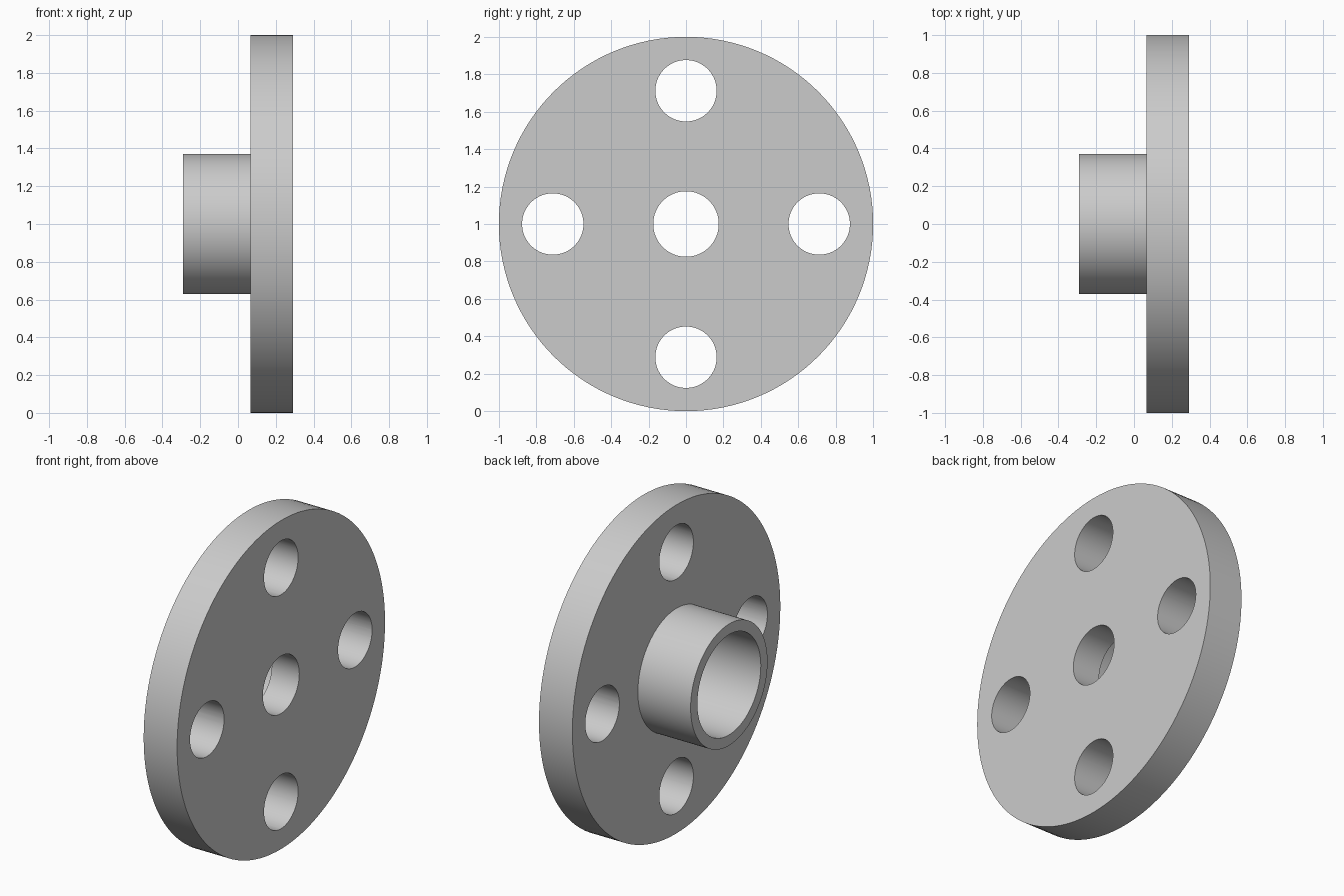
import bpy, bmesh, math
from mathutils import Matrix, Vector

cube = bpy.data.objects.get("Cube")
if cube:
    bpy.data.objects.remove(cube, do_unlink=True)

STEPS = 128
BACK, PLATE, FLOOR, FACE = -0.29, 0.065, 0.105, 0.29
RIM_R, HUB_R, SOCKET_R, BORE_R = 1.0, 0.37, 0.305, 0.175
BOLT_CIRCLE, BOLT_R = 0.712, 0.164
CENTRE = Vector((0, 0, 1))

# Single bare metal colour
steel = bpy.data.materials.new("grey steel")
steel.use_nodes = True
colour = (0.6, 0.6, 0.6, 1)
steel.diffuse_color = colour
steel.node_tree.nodes["Principled BSDF"].inputs["Base Color"].default_value = colour


def add_object(name, bm):
    bmesh.ops.recalc_face_normals(bm, faces=bm.faces)
    mesh = bpy.data.meshes.new(name)
    bm.to_mesh(mesh)
    bm.free()
    obj = bpy.data.objects.new(name, mesh)
    bpy.context.collection.objects.link(obj)
    mesh.materials.append(steel)
    return obj


# Flange: plate, hub, socket and bore as one revolved section
section = [(BACK, SOCKET_R), (BACK, HUB_R), (PLATE, HUB_R), (PLATE, RIM_R),
           (FACE, RIM_R), (FACE, BORE_R), (FLOOR, BORE_R), (FLOOR, SOCKET_R)]
bm = bmesh.new()
verts = [bm.verts.new(CENTRE + Vector((x, 0, r))) for x, r in section]
edges = [bm.edges.new((v, verts[i - 1])) for i, v in enumerate(verts)]
bmesh.ops.spin(bm, geom=verts + edges, cent=CENTRE, axis=(1, 0, 0),
               angle=math.tau, steps=STEPS, use_duplicate=False)
bmesh.ops.remove_doubles(bm, verts=bm.verts, dist=1e-4)
flange = add_object("flange", bm)

# Four bolt holes through the plate
bm = bmesh.new()
for i in range(4):
    turn = Matrix.Rotation(i * math.pi / 2, 4, 'X')
    place = (Matrix.Translation(CENTRE) @ turn
             @ Matrix.Translation(((PLATE + FACE) / 2, 0, BOLT_CIRCLE))
             @ Matrix.Rotation(math.pi / 2, 4, 'Y'))
    bmesh.ops.create_cone(bm, cap_ends=True, segments=64, radius1=BOLT_R,
                          radius2=BOLT_R, depth=0.5, matrix=place)
cutter = add_object("bolt_hole_cutter", bm)
cutter.hide_render = True

cut = flange.modifiers.new("bolt holes", 'BOOLEAN')
cut.operation = 'DIFFERENCE'
cut.solver = 'EXACT'
cut.object = cutter

bpy.ops.object.select_all(action='DESELECT')
flange.select_set(True)
bpy.context.view_layer.objects.active = flange
bpy.ops.object.modifier_apply(modifier=cut.name)
bpy.data.objects.remove(cutter, do_unlink=True)

# Smooth round walls, crisp rims
bpy.ops.object.shade_smooth_by_angle(angle=math.radians(30))
